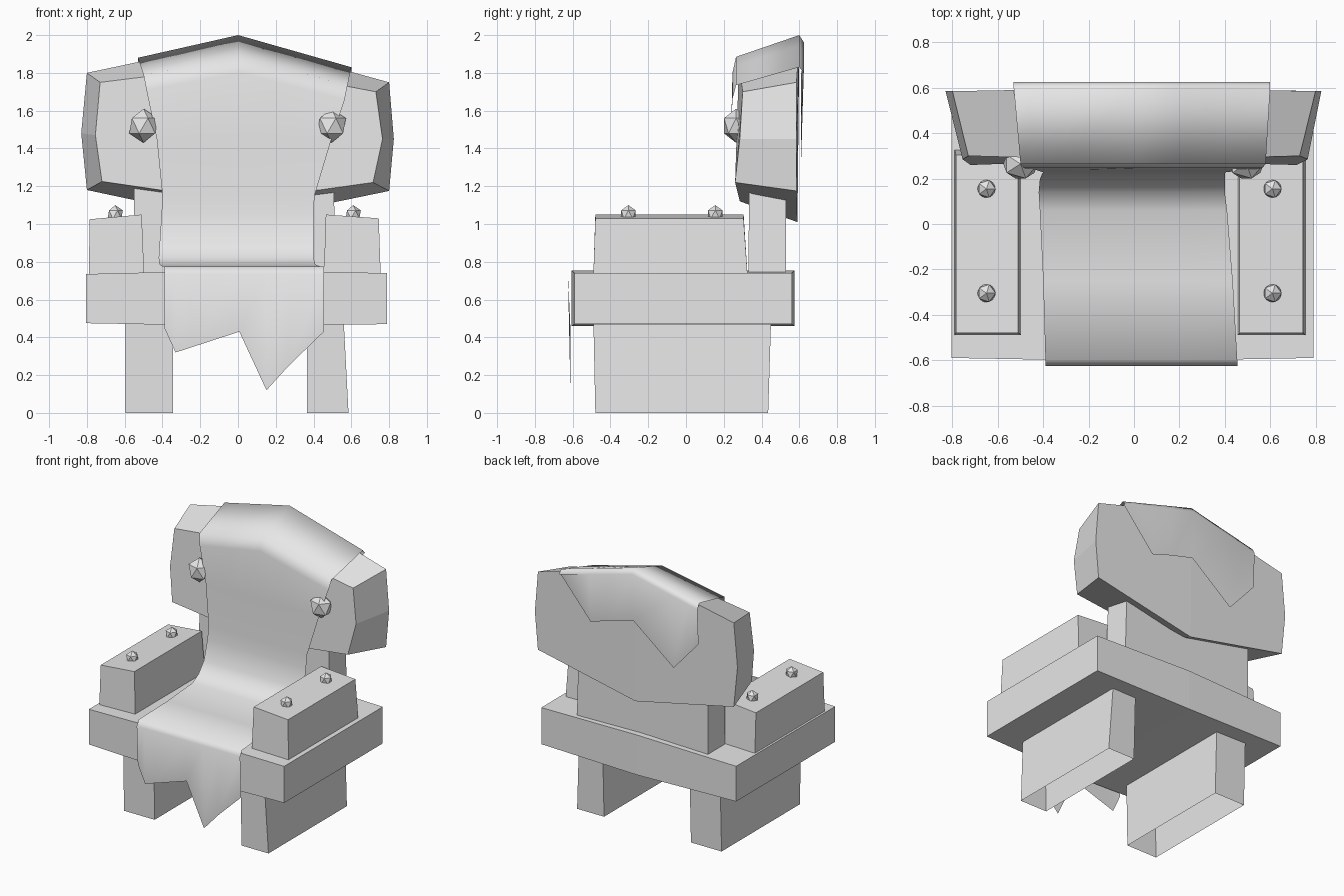
import bpy
import bmesh

if "Cube" in bpy.data.objects:
    bpy.data.objects.remove(bpy.data.objects["Cube"])

# Single plain grey colour
grey = bpy.data.materials.new("plain grey")
grey.use_nodes = True
colour = (0.8, 0.8, 0.8, 1)
grey.diffuse_color = colour
grey.node_tree.nodes["Principled BSDF"].inputs["Base Color"].default_value = colour


def finish(name, bm, smooth=False, recalc=True):
    if recalc:
        bmesh.ops.recalc_face_normals(bm, faces=bm.faces)
    mesh = bpy.data.meshes.new(name)
    bm.to_mesh(mesh)
    bm.free()
    mesh.materials.append(grey)
    for p in mesh.polygons:
        p.use_smooth = smooth
    obj = bpy.data.objects.new(name, mesh)
    bpy.context.collection.objects.link(obj)
    return obj


def loft(name, loops, start_cap=True, end_cap=True):
    """Skin a row of closed loops and cap the ends."""
    bm = bmesh.new()
    rings = [[bm.verts.new(p) for p in loop] for loop in loops]
    for a, b in zip(rings, rings[1:]):
        for i in range(len(a)):
            j = (i + 1) % len(a)
            bm.faces.new((a[i], a[j], b[j], b[i]))
    if start_cap:
        bm.faces.new(rings[0])
    if end_cap:
        bm.faces.new(rings[-1])
    return finish(name, bm)


def level(x0, x1, y0, y1, z0, z1):
    """Horizontal rectangle, z0 on the -x edge and z1 on the +x edge."""
    return [(x0, y0, z0), (x1, y0, z1), (x1, y1, z1), (x0, y1, z0)]


def upright(x, y0, y1, z0, z1):
    return [(x, y0, z0), (x, y1, z0), (x, y1, z1), (x, y0, z1)]


# Legs, open underneath
loft("right_leg", [level(-.595, -.345, -.48, .435, 0, 0),
                   level(-.595, -.345, -.49, .45, .48, .48)], start_cap=False)
loft("left_leg", [level(.365, .585, -.48, .435, 0, 0),
                  level(.365, .56, -.49, .45, .48, .48)], start_cap=False)

# Seat slab, slightly fuller in the middle
loft("seat", [upright(-.805, -.59, .565, .475, .735),
              upright(0, -.605, .575, .46, .755),
              upright(.79, -.59, .56, .47, .74)])

# Arm rests
loft("right_armrest", [level(-.79, -.497, -.49, .325, .735, .735),
                       level(-.785, -.51, -.48, .305, 1.025, 1.05)])
loft("left_armrest", [level(.455, .755, -.49, .325, .74, .74),
                      level(.465, .745, -.48, .305, 1.05, 1.03)])

# Post joining seat and headrest
loft("back_post", [level(-.55, .52, .33, .53, .74, .74),
                   level(-.55, .505, .335, .53, 1.25, 1.25)])

# Headrest: wider outline at the back, narrower in front, split at the centre
back = [(0, .59, 1.01), (.80, .585, 1.175), (.825, .585, 1.45), (.80, .585, 1.75),
        (0, .60, 1.97), (-.80, .585, 1.80), (-.83, .585, 1.48), (-.80, .585, 1.18)]
front = [(0, .285, 1.12), (.715, .26, 1.22), (.765, .285, 1.45), (.73, .30, 1.70),
         (0, .28, 1.84), (-.73, .30, 1.75), (-.755, .285, 1.47), (-.72, .26, 1.225)]
head = loft("headrest", [back, front], start_cap=False, end_cap=False)
bm = bmesh.new()
bm.from_mesh(head.data)
bm.verts.ensure_lookup_table()
for base in (0, 8):
    for half in ((0, 1, 2, 3, 4), (4, 5, 6, 7, 0)):
        bm.faces.new([bm.verts[base + i] for i in half])
bmesh.ops.recalc_face_normals(bm, faces=bm.faces)
bm.to_mesh(head.data)
bm.free()

# Draped cloth: one sheet with ragged ends, peaked over the headrest
across = (0, .07, .18, .47, .64, .78, 1)
front_hem = (.45, .32, .35, .43, .12, .25, .43)
back_hem = (1.58, 1.49, 1.35, 1.61, 1.56, 1.51, 1.80)
# y, z at centre, drop at right edge, drop at left edge, x of right and left edge
rows = [(-.625, .735, 0, 0, -.39, .455),
        (-.60, .775, 0, 0, -.39, .455),
        (-.25, .775, 0, 0, -.40, .435),
        (.06, .785, 0, 0, -.415, .41),
        (.14, .82, 0, 0, -.42, .40),
        (.195, .90, 0, 0, -.415, .40),
        (.222, 1.05, 0, 0, -.405, .40),
        (.228, 1.15, 0, 0, -.40, .405),
        (.238, 1.45, 0, 0, -.43, .495),
        (.246, 1.80, .09, .14, -.485, .565),
        (.265, 1.885, .095, .15, -.50, .58),
        (.60, 2.0, .12, .17, -.53, .60),
        (.625, 1.96, .12, .16, -.53, .60)]
bm = bmesh.new()
sheet = []
for y, z, drop_r, drop_l, x0, x1 in rows:
    line = []
    for t in across:
        drop = drop_r * (.47 - t) / .47 if t < .47 else drop_l * (t - .47) / .53
        line.append(bm.verts.new((x0 + (x1 - x0) * t, y, z - drop)))
    sheet.append(line)


def hem(line, y, heights):
    return [bm.verts.new((v.co.x, y, z)) for v, z in zip(line, heights)]


sheet.insert(0, hem(sheet[0], -.612, front_hem))
sheet.append(hem(sheet[-1], .61, back_hem))
for a, b in zip(sheet, sheet[1:]):
    for i in range(len(across) - 1):
        bm.faces.new((a[i], a[i + 1], b[i + 1], b[i]))
finish("draped_cloth", bm, smooth=True, recalc=False)


# Faceted studs
def stud(name, centre, size):
    bm = bmesh.new()
    bmesh.ops.create_icosphere(bm, subdivisions=1, radius=1)
    bmesh.ops.scale(bm, vec=size, verts=bm.verts)
    bmesh.ops.translate(bm, vec=centre, verts=bm.verts)
    finish(name, bm)


for side, x_arm, x_head in (("right", -.65, -.50), ("left", .61, .495)):
    stud(side + "_headrest_stud", (x_head, .265, 1.52), (.085, .075, .09))
    for place, y in (("front", -.305), ("rear", .155)):
        stud(side + "_" + place + "_arm_stud", (x_arm, y, 1.05), (.045, .045, .05))
